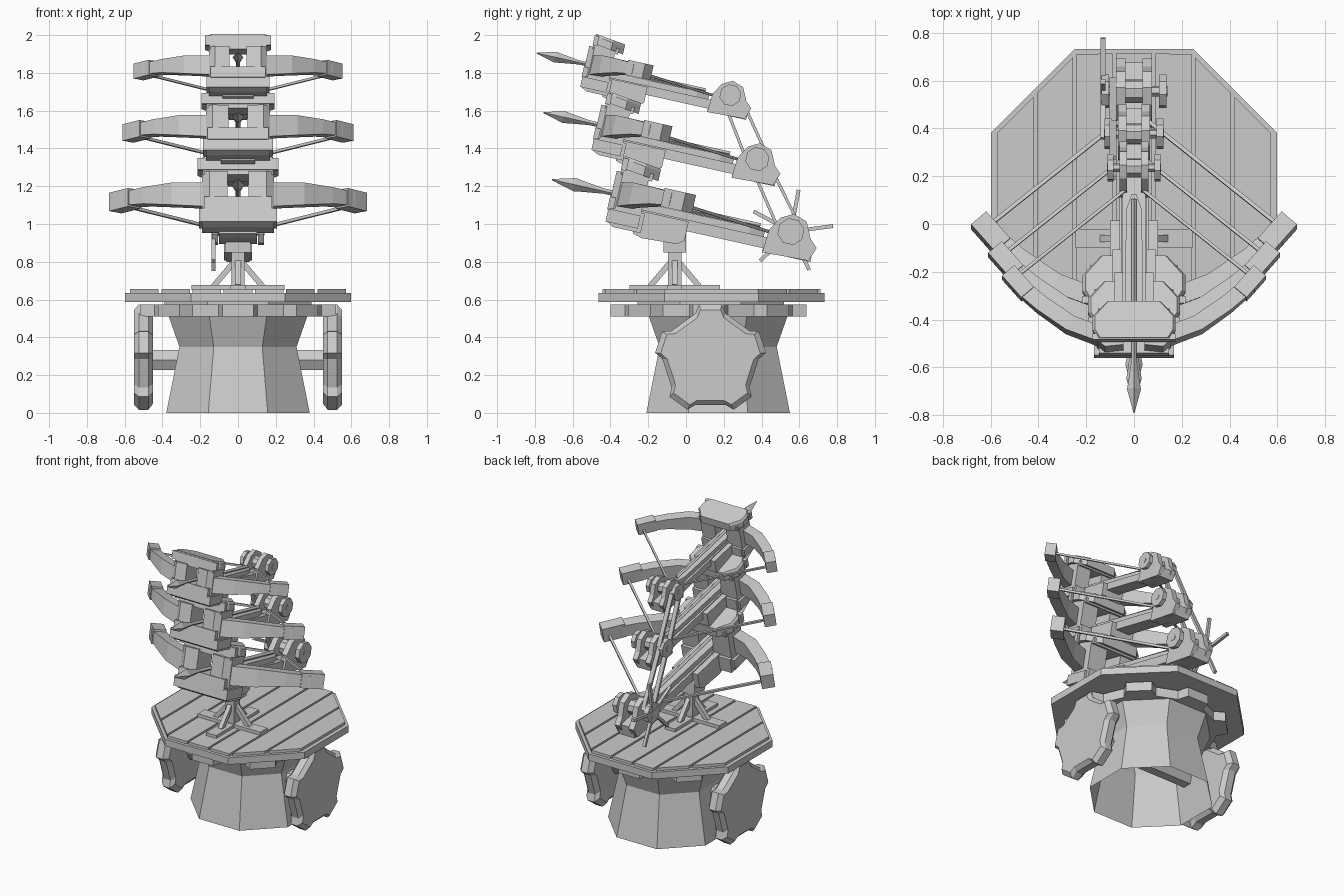
import bpy, bmesh
from math import sin, cos, pi, radians, sqrt
from mathutils import Vector, Matrix

if "Cube" in bpy.data.objects:
    bpy.data.objects.remove(bpy.data.objects["Cube"])

made = []


def loft(name, rings, cap0=True, cap1=True):
    """Skin a list of equal-length point rings into a flat-shaded mesh."""
    bm = bmesh.new()
    vs = [[bm.verts.new(p) for p in r] for r in rings]
    n = len(rings[0])
    for a, b in zip(vs, vs[1:]):
        for i in range(n):
            bm.faces.new((a[i], a[(i + 1) % n], b[(i + 1) % n], b[i]))
    if cap0:
        bm.faces.new(vs[0][::-1])
    if cap1:
        bm.faces.new(vs[-1])
    bmesh.ops.recalc_face_normals(bm, faces=bm.faces)
    me = bpy.data.meshes.new(name)
    bm.to_mesh(me)
    bm.free()
    ob = bpy.data.objects.new(name, me)
    bpy.context.collection.objects.link(ob)
    made.append(ob)
    return ob


def plate(name, pts, z0, z1):
    return loft(name, [[(x, y, z) for x, y in pts] for z in (z0, z1)])


def side(name, pts, x0, x1):
    return loft(name, [[(x, y, z) for y, z in pts] for x in (x0, x1)])


def box(name, x0, x1, y0, y1, z0, z1):
    return plate(name, [(x0, y0), (x1, y0), (x1, y1), (x0, y1)], z0, z1)


def beam(name, p, q, w, h):
    p, q = Vector(p), Vector(q)
    d = (q - p).normalized()
    s = d.cross(Vector((0, 0, 1)))
    s = s.normalized() if s.length > .01 else Vector((1, 0, 0))
    u = s.cross(d)
    offs = [s * a * w / 2 + u * b * h / 2 for a, b in ((-1, -1), (1, -1), (1, 1), (-1, 1))]
    return loft(name, [[c + o for o in offs] for c in (p, q)])


def ngon(n, r, cx=0, cy=0, a0=0):
    return [(cx + r * cos(a0 + 2 * pi * i / n), cy + r * sin(a0 + 2 * pi * i / n)) for i in range(n)]


def cog(n, r_in, r_out, base, tip, a0):
    pts = []
    for i in range(n):
        for r, f in ((r_in, -base), (r_out, -tip), (r_out, tip), (r_in, base)):
            a = a0 + 2 * pi * (i + f) / n
            pts.append((r * cos(a), r * sin(a)))
    return pts


OCT = cos(pi / 8)

# hollow waisted pedestal
loft("pedestal", [[(x, y, z) for x, y in ngon(8, r / OCT, 0, .17, pi / 8)]
                  for r, z in ((.38, 0), (.31, .35), (.37, .52))], cap0=False)

# toothed ring and octagonal deck
plate("turning_ring", [(x, y + .12) for x, y in cog(8, .455, .525, .29, .2, pi / 2)], .51, .575)
plate("ring_hub", ngon(8, .42, 0, .13, pi / 8), .515, .6)
CY, A = .135, .598
plate("deck_rim", ngon(8, A / OCT, 0, CY, pi / 8), .588, .636)
B = .578
for i in range(7):
    x0, x1 = -B + i * 2 * B / 7 + .007, -B + (i + 1) * 2 * B / 7 - .007
    l0, l1 = (min(B, B * sqrt(2) - abs(x)) for x in (x0, x1))
    plate("deck_plank", [(x0, CY - l0), (x1, CY - l1), (x1, CY + l1), (x0, CY + l0)], .63, .655)

# cog wheels on a through axle
wheel = cog(5, .255, .295, .25, .16, pi / 2)
for s in (-1, 1):
    loft("cog_wheel", [[(s * x, .13 + a * k, .285 + b * k) for a, b in wheel]
                       for x, k in ((.45, .88), (.475, 1), (.525, 1), (.55, .9))])
side("axle", ngon(6, .062, .13, .28), -.46, .46)

# cross-shaped foot, post and braces
PY = -.06
box("foot_plank", -.245, .245, PY - .04, PY + .04, .65, .678)
box("foot_plank", -.04, .04, PY - .24, PY + .24, .65, .676)
box("post", -.035, .035, PY - .035, PY + .035, .66, .95)
box("post_head", -.065, .065, PY - .06, PY + .06, .85, .96)
for dx, dy in ((1, 0), (-1, 0), (0, 1), (0, -1)):
    beam("post_brace", (dx * .13, PY + dy * .13, .67), (dx * .02, PY + dy * .02, .8), .03, .03)

W = (1.295, .005)          # winch axis in crossbow space


def crossbow(M, spokes):
    start = len(made)
    # bolt with long pointed head
    loft("bolt", [[(x, v, z) for x, z in ngon(4, r, a0=0)]
                  for v, r in ((0, .003), (.125, .036), (.16, .03), (.28, .014), (1.13, .014))])
    # head frame: pillars, sill, lintels and lower sled
    for s in (-1, 1):
        plate("head_pillar", [(s * .055, .335), (s * .15, .325), (s * .19, .36),
                              (s * .19, .5), (s * .055, .5)], -.09, .12)
    box("head_sill", -.18, .18, .32, .5, -.09, -.02)
    box("head_lintel", -.185, .185, .35, .52, .105, .145)
    cap = [(-.185, .352), (.185, .352), (.215, .4), (.215, .47), (.14, .552), (-.14, .552),
           (-.215, .47), (-.215, .4)]
    loft("head_cap", [[(x * k, v, w - .13 * (v - .35)) for x, v in cap]
                      for w, k in ((.14, 1), (.19, 1), (.206, .94))])
    box("front_lip", -.215, .215, .345, .375, .13, .195)
    side("lower_sled", [(.33, -.08), (.335, -.155), (.37, -.175), (.52, -.175), (.52, -.07)], -.19, .19)
    box("sled_lip", -.207, .207, .325, .5, -.155, -.085)
    side("underbody", [(.48, -.06), (.48, -.185), (.53, -.2), (.72, -.19), (.755, -.165), (.755, -.06)],
         -.1, .1)
    # stock, rail and rear housing
    box("stock", -.06, .06, .45, 1.19, -.112, -.052)
    plate("bolt_rail", [(-.05, .45), (.05, .45), (.04, 1.08), (.012, 1.16), (-.012, 1.16), (-.04, 1.08)],
          -.06, -.015)
    for s in (-1, 1):
        side("winch_cheek", [(1.17, -.135), (1.42, -.125), (1.447, -.05), (1.405, -.01), (1.365, .075),
                             (1.29, .1), (1.225, .065), (1.18, -.01)], s * .035, s * .075)
    box("rear_block", -.06, .06, 1.17, 1.43, -.13, -.05)
    # winch drum, axle and end discs
    side("winch_drum", ngon(8, .05, *W), -.04, .04)
    side("winch_axle", ngon(6, .022, *W), -.14, .14)
    for s in (-1, 1):
        side("winch_disc", ngon(8, .072, *W, a0=pi / 8), s * .105, s * .137)
    # swept bow limbs with tip blocks and strings
    path = [(.15, .395, .0, .13), (.33, .46, .018, .12), (.48, .565, .032, .09), (.6, .67, .036, .07)]
    for s in (-1, 1):
        rings = []
        for x, v, w, h in path:
            rings.append([(s * (x + a * .022), v - a * .035, w + b * h / 2)
                          for a, b in ((-1, -1), (1, -1), (1, 1), (-1, 1))])
        loft("bow_limb", rings)
        beam("bow_tip", (s * .55, .62, .036), (s * .65, .735, .036), .085, .1)
        beam("bow_string", (s * .615, .71, .02), (s * .05, 1.18, -.02), .016, .016)
    if spokes:
        for i in range(5):
            a = radians(80 + 72 * i) + radians(12)
            beam("winch_spoke", (-.13, *W), (-.13, W[0] + .225 * cos(a), W[1] + .225 * sin(a)), .02, .02)
    for ob in made[start:]:
        ob.matrix_world = M


# three stacked crossbows, each smaller than the one below
winches = []
for i, (y, z, k) in enumerate(((-.71, 1.235, 1), (-.755, 1.59, .895), (-.79, 1.905, .81))):
    M = Matrix.Translation((0, y, z)) @ Matrix.Rotation(radians(-12.5), 4, 'X') @ Matrix.Scale(k, 4)
    crossbow(M, i == 0)
    winches.append(M @ Vector((0, *W)))

# drive belts linking the winches
for p, q in zip(winches, winches[1:]):
    d = (q - p).normalized()
    n = Vector((0, d.z, -d.y)) * .05
    for s in (-1, 1):
        o = Vector((-.088, 0, 0))
        beam("drive_belt", p + n * s * 1.1 + o, q + n * s * .9 + o, .03, .016)
